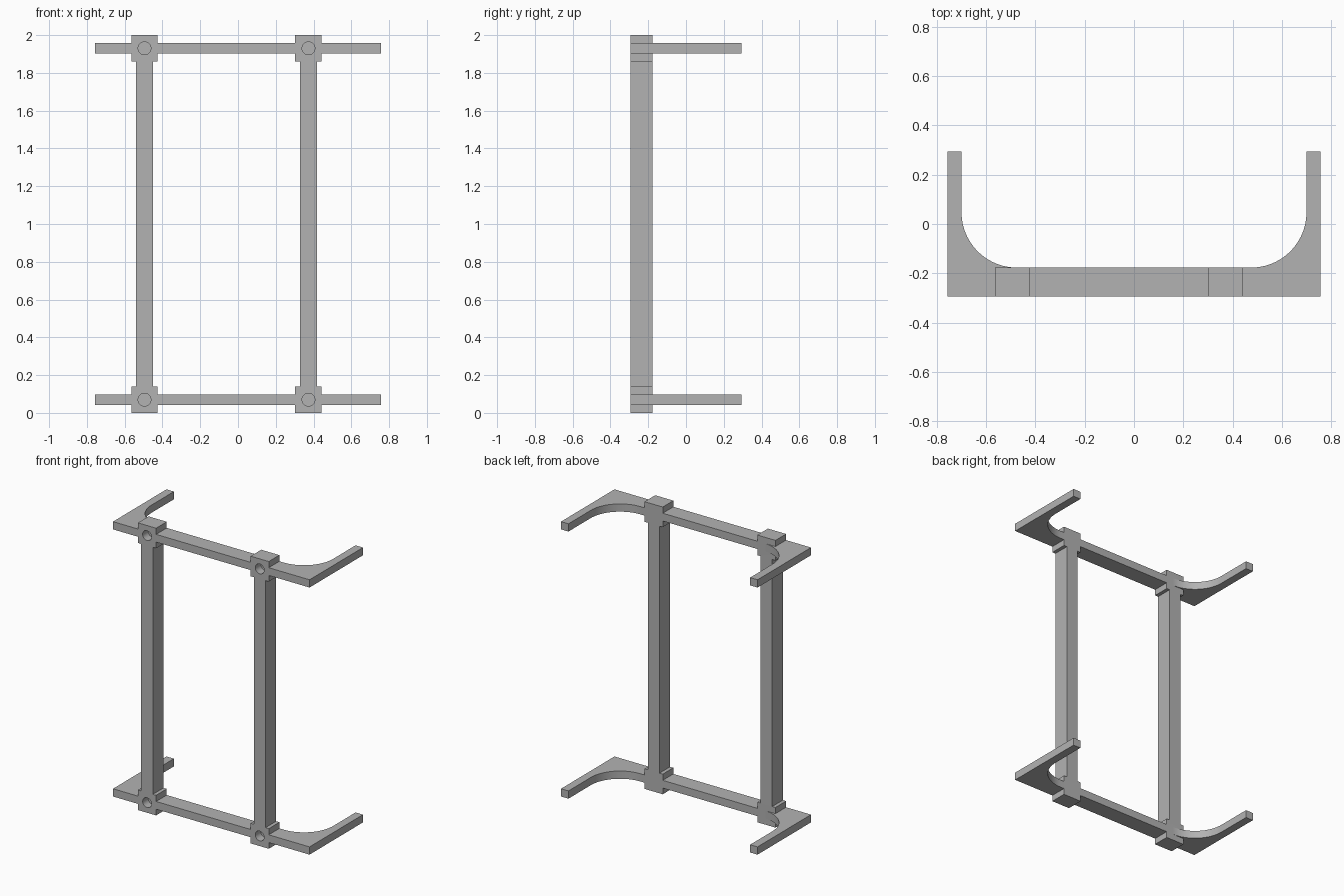
import bpy, bmesh, math

cube = bpy.data.objects.get("Cube")
if cube:
    bpy.data.objects.remove(cube, do_unlink=True)

GREY = bpy.data.materials.new("plain grey")
GREY.use_nodes = True
GREY.diffuse_color = (0.45, 0.45, 0.45, 1)
GREY.node_tree.nodes["Principled BSDF"].inputs["Base Color"].default_value = GREY.diffuse_color

FRONT, BACK, TIP = -0.294, -0.177, 0.294   # depth positions
OUTER, INNER = 0.757, 0.70                 # arm sides
FILLET = 0.225
BLOCK, POST, BAR = 0.14, 0.09, 0.054       # section sizes
POST_X = {"right": -0.495, "left": 0.373}
LEVELS = {"bottom": BLOCK / 2, "top": 2 - BLOCK / 2}
MID_Y = (FRONT + BACK) / 2


def add_object(name, bm):
    bmesh.ops.recalc_face_normals(bm, faces=bm.faces)
    mesh = bpy.data.meshes.new(name)
    bm.to_mesh(mesh)
    bm.free()
    mesh.materials.append(GREY)
    obj = bpy.data.objects.new(name, mesh)
    bpy.context.collection.objects.link(obj)
    return obj


def box(name, centre, size):
    bm = bmesh.new()
    bmesh.ops.create_cube(bm, size=1)
    bmesh.ops.scale(bm, vec=size, verts=bm.verts)
    bmesh.ops.translate(bm, vec=centre, verts=bm.verts)
    return add_object(name, bm)


def bracket_body(name, z):
    """Straight bar with an arm at each end, blended by a round inner corner."""
    half = [(OUTER, FRONT), (OUTER, TIP), (INNER, TIP)]
    steps = 24
    for i in range(steps + 1):
        a = math.pi / 2 * i / steps
        half.append((INNER - FILLET + FILLET * math.cos(a),
                     BACK + FILLET - FILLET * math.sin(a)))
    outline = half + [(-x, y) for x, y in reversed(half)]
    bm = bmesh.new()
    face = bm.faces.new([bm.verts.new((x, y, z - BAR / 2)) for x, y in outline])
    top = bmesh.ops.extrude_face_region(bm, geom=[face])["geom"]
    bmesh.ops.translate(bm, vec=(0, 0, BAR),
                        verts=[v for v in top if isinstance(v, bmesh.types.BMVert)])
    return add_object(name, bm)


def hole_cutter(x, z, depth=0.06):
    """Cylinder along y that sinks a blind hole into the front."""
    bpy.ops.mesh.primitive_cylinder_add(vertices=32, radius=0.034, depth=depth * 2,
                                        location=(x, FRONT, z),
                                        rotation=(math.pi / 2, 0, 0))
    obj = bpy.context.object
    obj.data.materials.append(GREY)
    return obj


def combine(target, tool, operation):
    bpy.ops.object.select_all(action="DESELECT")
    bpy.context.view_layer.objects.active = target
    target.select_set(True)
    mod = target.modifiers.new(operation.lower(), "BOOLEAN")
    mod.operation, mod.solver, mod.object = operation, "EXACT", tool
    bpy.ops.object.modifier_apply(modifier=mod.name)
    bpy.data.objects.remove(tool, do_unlink=True)


# Brackets with joint blocks and bolt holes
for level, z in LEVELS.items():
    bracket = bracket_body(level + "_bracket", z)
    for x in POST_X.values():
        block = box("joint_block", (x, MID_Y, z), (BLOCK, BACK - FRONT, BLOCK))
        combine(bracket, block, "UNION")
    for x in POST_X.values():
        combine(bracket, hole_cutter(x, z), "DIFFERENCE")
    bpy.ops.object.shade_smooth_by_angle(angle=math.radians(25))

# Upright posts between the blocks
for side, x in POST_X.items():
    box(side + "_post", (x, MID_Y, 1), (POST, BACK - FRONT, 2 - 2 * BLOCK))
